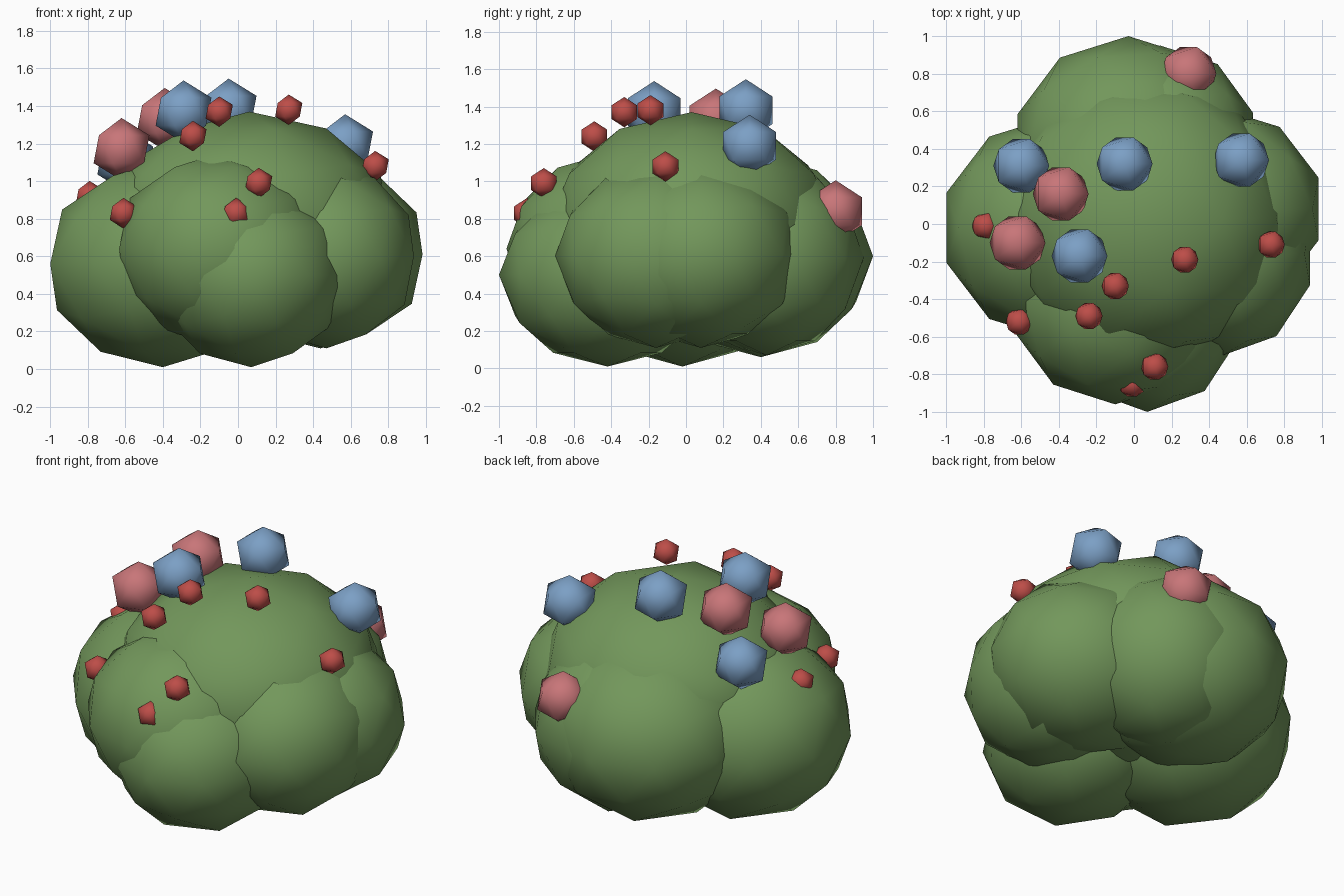
import bpy

cube = bpy.data.objects.get("Cube")
if cube:
    bpy.data.objects.remove(cube, do_unlink=True)


def make_material(name, rgb):
    mat = bpy.data.materials.new(name)
    mat.use_nodes = True
    colour = (*rgb, 1.0)
    mat.diffuse_color = colour
    mat.node_tree.nodes["Principled BSDF"].inputs["Base Color"].default_value = colour
    return mat


leaf = make_material("leaf green", (0.17, 0.31, 0.105))
blue = make_material("blossom blue", (0.2, 0.35, 0.56))
pink = make_material("blossom pink", (0.58, 0.18, 0.19))
red = make_material("berry red", (0.51, 0.075, 0.065))


def ball(name, centre, radii, detail, mat):
    bpy.ops.mesh.primitive_ico_sphere_add(subdivisions=detail, radius=1, location=centre)
    obj = bpy.context.object
    obj.name = name
    obj.scale = radii
    bpy.ops.object.transform_apply(location=False, rotation=False, scale=True)
    bpy.ops.object.shade_smooth()
    obj.data.materials.append(mat)
    return obj


# Overlapping leafy clumps: name, centre, radii
clumps = [
    ("crown_clump", (0.06, 0.03, 0.77), (0.78, 0.77, 0.60)),
    ("front_low_clump", (0.07, -0.42, 0.50), (0.52, 0.58, 0.49)),
    ("front_high_clump", (-0.10, -0.41, 0.64), (0.56, 0.55, 0.51)),
    ("right_clump", (-0.40, -0.02, 0.56), (0.63, 0.60, 0.55)),
    ("left_front_clump", (0.47, -0.16, 0.60), (0.49, 0.54, 0.49)),
    ("left_back_clump", (0.44, 0.08, 0.61), (0.57, 0.54, 0.50)),
    ("back_clump", (-0.03, 0.40, 0.60), (0.62, 0.60, 0.54)),
    ("back_left_clump", (0.14, 0.43, 0.59), (0.52, 0.52, 0.52)),
]
for name, centre, radii in clumps:
    ball(name, centre, radii, 2, leaf)

# Large blossoms and small berries, grouped by colour
groups = [
    ("blue_blossom", blue, 0.166, [
        (-0.60, 0.31, 1.11), (-0.05, 0.32, 1.38),
        (0.57, 0.34, 1.19), (-0.29, -0.17, 1.37)]),
    ("pink_blossom", pink, 0.166, [
        (-0.39, 0.16, 1.33), (-0.62, -0.10, 1.17), (0.29, 0.80, 0.84)]),
    ("red_berry", red, 0.081, [
        (0.27, -0.19, 1.38), (0.73, -0.11, 1.08), (-0.10, -0.33, 1.37),
        (-0.24, -0.49, 1.24), (-0.61, -0.52, 0.83), (0.11, -0.76, 0.99),
        (-0.01, -0.85, 0.83), (-0.79, -0.01, 0.92)]),
]
for name, mat, size, spots in groups:
    for i, spot in enumerate(spots, 1):
        ball(f"{name}_{i}", spot, (size, size, size), 1, mat)
